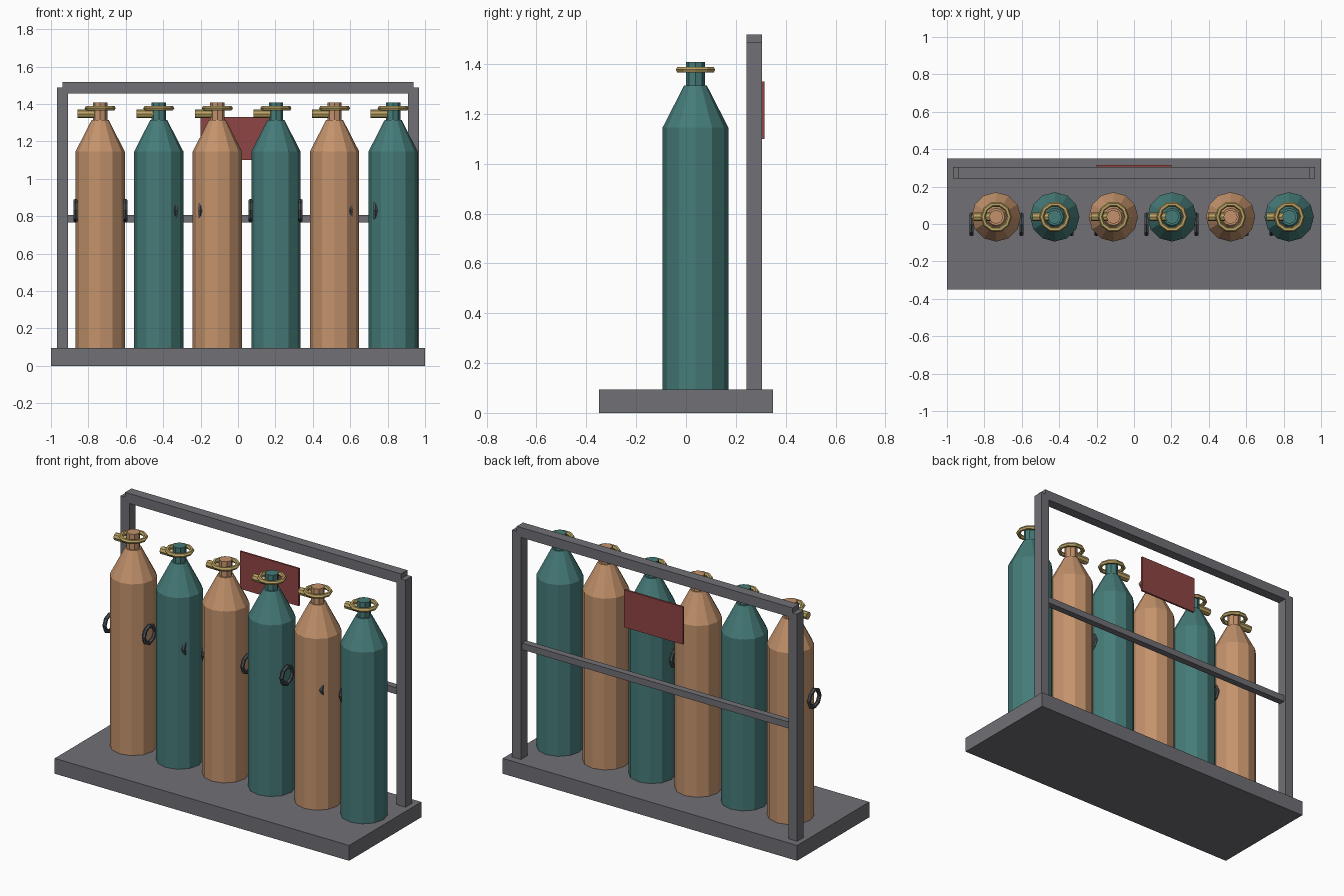
import bpy, math

if "Cube" in bpy.data.objects:
    bpy.data.objects.remove(bpy.data.objects["Cube"])


def material(name, rgb):
    m = bpy.data.materials.new(name)
    m.diffuse_color = (*rgb, 1)
    m.use_nodes = True
    m.node_tree.nodes["Principled BSDF"].inputs["Base Color"].default_value = m.diffuse_color
    return m


STEEL = material("steel", (0.16, 0.16, 0.18))
DARK = material("dark_steel", (0.07, 0.08, 0.09))
ORANGE = material("orange_paint", (0.55, 0.29, 0.15))
TEAL = material("teal_paint", (0.06, 0.20, 0.19))
BRASS = material("brass", (0.50, 0.37, 0.13))
RED = material("red_paint", (0.28, 0.06, 0.06))


def finish(name, mat):
    ob = bpy.context.object
    ob.name = name
    ob.data.materials.append(mat)
    return ob


def box(name, x, y, z, mat):
    """Box from (min, max) ranges."""
    bpy.ops.mesh.primitive_cube_add(size=1, location=[(a + b) / 2 for a, b in (x, y, z)])
    ob = finish(name, mat)
    ob.scale = [b - a for a, b in (x, y, z)]
    return ob


def frustum(name, sides, r1, r2, x, y, z0, z1, mat):
    bpy.ops.mesh.primitive_cone_add(vertices=sides, radius1=r1, radius2=r2,
                                    depth=z1 - z0, location=(x, y, (z0 + z1) / 2))
    return finish(name, mat)


def ring(name, loc, major, minor, segs, mat, rot=(0, 0, 0)):
    bpy.ops.mesh.primitive_torus_add(major_segments=segs, minor_segments=6, major_radius=major,
                                     minor_radius=minor, location=loc, rotation=rot)
    return finish(name, mat)


# Base and rear frame
box("base", (-1, 1), (-0.35, 0.35), (0, 0.094), STEEL)
for side, s in (("left", -1), ("right", 1)):
    box(f"post_{side}", sorted((s * 0.908, s * 0.968)), (0.243, 0.304), (0.09, 1.488), STEEL)
box("top_rail", (-0.937, 0.937), (0.243, 0.304), (1.457, 1.518), STEEL)
box("middle_rail", (-0.937, 0.937), (0.253, 0.294), (0.765, 0.805), STEEL)
box("sign_plate", (-0.2, 0.2), (0.303, 0.315), (1.10, 1.33), RED)

# Gas cylinders with valves
R, Y = 0.132, 0.038
for i in range(6):
    x = -0.737 + i * 0.3133
    paint = TEAL if i % 2 else ORANGE
    frustum(f"cylinder_body_{i}", 12, R, R, x, Y, 0.09, 1.145, paint)
    frustum(f"cylinder_shoulder_{i}", 12, R, 0.046, x, Y, 1.145, 1.313, paint)
    frustum(f"cylinder_neck_{i}", 8, 0.038, 0.038, x, Y, 1.30, 1.408, paint)
    ring(f"valve_wheel_{i}", (x, Y, 1.377), 0.07, 0.013, 10, BRASS)
    bpy.ops.mesh.primitive_cylinder_add(vertices=8, radius=0.023, depth=0.12,
                                        location=(x - 0.06, Y, 1.347),
                                        rotation=(0, math.pi / 2, 0))
    finish(f"valve_outlet_{i}", BRASS)

# Retaining chain links
for i in range(14):
    ring(f"chain_link_{i}", (-0.869 + i * 0.1337, -0.002, 0.829), 0.052, 0.012, 8, DARK,
         (0, math.pi / 2, 0))
